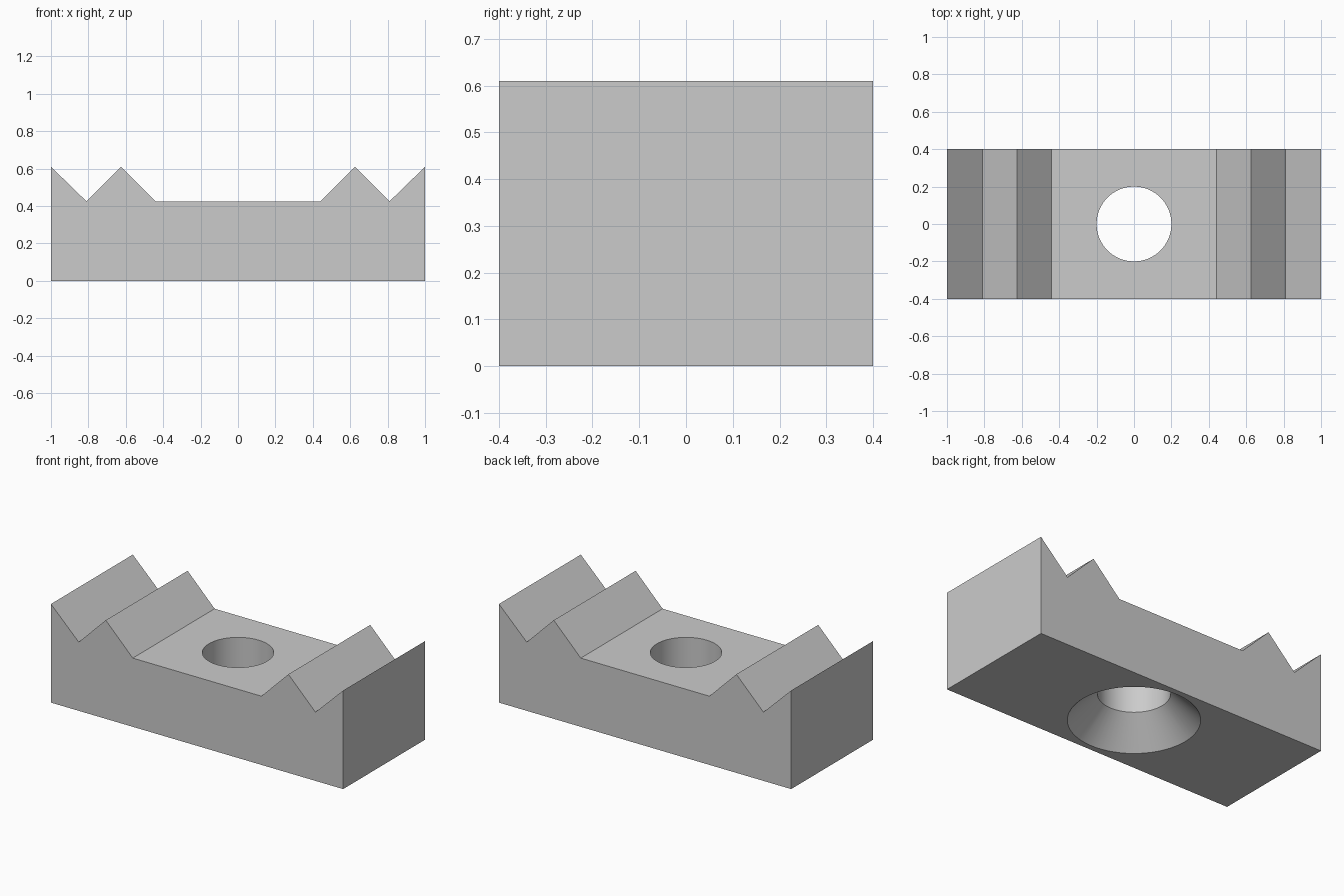
import bpy
import bmesh
import math

cube = bpy.data.objects.get("Cube")
if cube:
    bpy.data.objects.remove(cube, do_unlink=True)

DEPTH, TOP, FLOOR = 0.8, 0.61, 0.425
HOLE_R, SINK_R, SINK_H = 0.2, 0.365, 0.165

grey = bpy.data.materials.new("plain grey")
grey.use_nodes = True
grey.diffuse_color = (0.6, 0.6, 0.6, 1)
grey.node_tree.nodes["Principled BSDF"].inputs["Base Color"].default_value = (0.6, 0.6, 0.6, 1)


def make_object(name, bm):
    bmesh.ops.recalc_face_normals(bm, faces=bm.faces)
    mesh = bpy.data.meshes.new(name)
    bm.to_mesh(mesh)
    bm.free()
    mesh.materials.append(grey)
    obj = bpy.data.objects.new(name, mesh)
    bpy.context.collection.objects.link(obj)
    return obj


# Clamp block: mirrored toothed profile extruded front to back
half = [(0.44, FLOOR), (0.625, TOP), (0.81, FLOOR), (1, TOP), (1, 0)]
profile = half + [(-x, z) for x, z in reversed(half)]
bm = bmesh.new()
face = bm.faces.new([bm.verts.new((x, -DEPTH / 2, z)) for x, z in profile])
side = bmesh.ops.extrude_face_region(bm, geom=[face])
verts = [v for v in side["geom"] if isinstance(v, bmesh.types.BMVert)]
bmesh.ops.translate(bm, vec=(0, DEPTH, 0), verts=verts)
block = make_object("clamp_block", bm)

# Bolt hole cutter: straight bore with a conical countersink underneath
bm = bmesh.new()
over = 0.05
sections = [(SINK_R + over, -over), (HOLE_R, SINK_H), (HOLE_R, 1)]
count = 64
rings = [[bm.verts.new((r * math.cos(math.tau * i / count),
                        r * math.sin(math.tau * i / count), z))
          for i in range(count)] for r, z in sections]
for low, high in zip(rings, rings[1:]):
    for i in range(count):
        j = (i + 1) % count
        bm.faces.new((low[i], low[j], high[j], high[i]))
bm.faces.new(rings[0])
bm.faces.new(rings[-1])
cutter = make_object("bolt_hole_cutter", bm)
cutter.hide_render = True

# Cut the hole and drop the cutter
bpy.ops.object.select_all(action="DESELECT")
block.select_set(True)
bpy.context.view_layer.objects.active = block
cut = block.modifiers.new("bolt_hole", "BOOLEAN")
cut.operation = "DIFFERENCE"
cut.solver = "EXACT"
cut.object = cutter
bpy.ops.object.modifier_apply(modifier=cut.name)
bpy.data.objects.remove(cutter, do_unlink=True)
bpy.ops.object.shade_smooth_by_angle(angle=math.radians(30))
